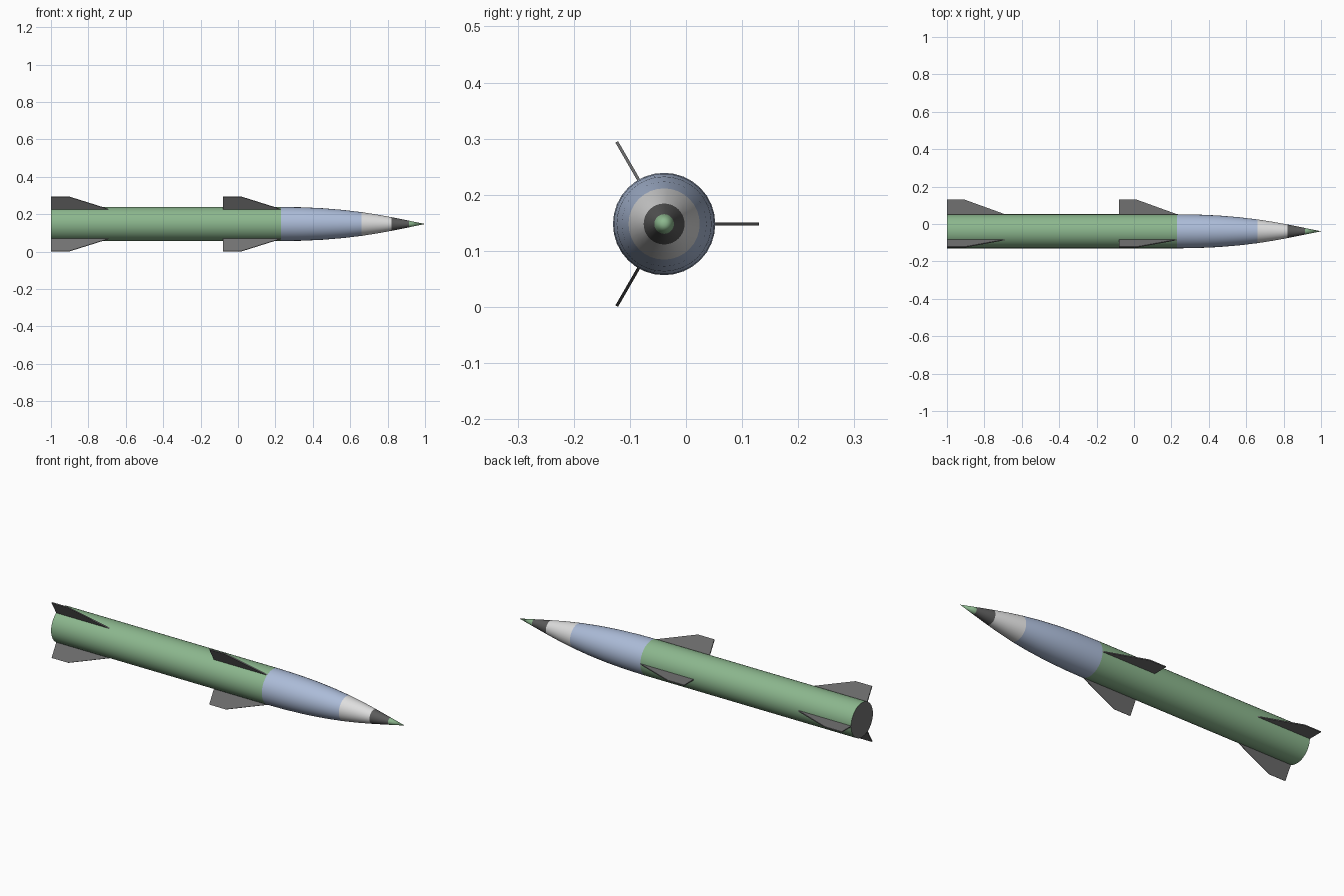
import bpy, math
from mathutils import Matrix, Vector

if "Cube" in bpy.data.objects:
    bpy.data.objects.remove(bpy.data.objects["Cube"])

CY, CZ, SIDES = -0.039, 0.148, 32
R_BODY, R_FIN, HALF_T = 0.0912, 0.169, 0.0027


def material(name, rgb):
    m = bpy.data.materials.new(name)
    m.diffuse_color = (*rgb, 1)
    m.use_nodes = True
    m.node_tree.nodes["Principled BSDF"].inputs["Base Color"].default_value = m.diffuse_color
    return m


green = material("green", (0.262, 0.474, 0.27))
blue = material("pale blue", (0.413, 0.503, 0.69))
white = material("off white", (0.73, 0.73, 0.73))
dark = material("dark grey", (0.105, 0.105, 0.105))
grey = material("mid grey", (0.165, 0.165, 0.165))


def make(name, verts, faces, mat, smooth=False):
    me = bpy.data.meshes.new(name)
    me.from_pydata(verts, [], faces)
    me.materials.append(mat)
    ob = bpy.data.objects.new(name, me)
    bpy.context.collection.objects.link(ob)
    if smooth:
        bpy.context.view_layer.objects.active = ob
        ob.select_set(True)
        bpy.ops.object.shade_smooth_by_angle(angle=math.radians(30))
        ob.select_set(False)
    return ob


def lathe(name, profile, mat):
    """Revolve (x, radius) points around the long axis; radius 0 makes a point."""
    verts, rings, faces = [], [], []
    for x, r in profile:
        n = SIDES if r > 0 else 1
        rings.append([len(verts) + i for i in range(n)])
        for i in range(n):
            a = 2 * math.pi * i / SIDES
            verts.append((x, CY + r * math.cos(a), CZ + r * math.sin(a)))
    for a, b in zip(rings, rings[1:]):
        for i in range(SIDES):
            j = (i + 1) % SIDES
            if len(a) == 1:
                faces.append((a[0], b[j], b[i]))
            elif len(b) == 1:
                faces.append((a[i], a[j], b[0]))
            else:
                faces.append((a[i], a[j], b[j], b[i]))
    faces = [f[::-1] for f in faces]
    return make(name, verts, faces, mat, True)


# Body tube, tail cap and banded nose
lathe("body_tube", [(-1, R_BODY), (0.23, R_BODY)], green)
lathe("tail_cap", [(-1, 0), (-1, R_BODY)], grey)
lathe("nose_base", [(0.23, R_BODY), (0.34, 0.0895), (0.45, 0.0845),
                    (0.56, 0.0755), (0.66, 0.0635)], blue)
lathe("nose_band", [(0.66, 0.0635), (0.74, 0.051), (0.82, 0.0365)], white)
lathe("nose_cone", [(0.82, 0.0365), (0.915, 0.0175)], dark)
lathe("nose_tip", [(0.915, 0.0175), (1, 0)], green)


# Two sets of three swept fins around the body
def fin(name, x0, root_len, angle):
    inner = R_BODY - 0.008
    outline = [(x0, inner), (x0 + root_len + 0.02, inner), (x0 + root_len, R_BODY),
               (x0 + 0.095, R_FIN), (x0, R_FIN)]
    turn = Matrix.Translation((0, CY, CZ)) @ Matrix.Rotation(angle, 4, 'X')
    verts = [turn @ Vector((x, r, t)) for t in (-HALF_T, HALF_T) for x, r in outline]
    n = len(outline)
    faces = [tuple(range(n))[::-1], tuple(range(n, 2 * n))]
    faces += [(i, (i + 1) % n, n + (i + 1) % n, n + i) for i in range(n)]
    make(name, verts, faces, grey)


for k in range(3):
    fin(f"tail_fin_{k + 1}", -1.0, 0.31, k * 2 * math.pi / 3)
    fin(f"mid_fin_{k + 1}", -0.08, 0.31, k * 2 * math.pi / 3)
